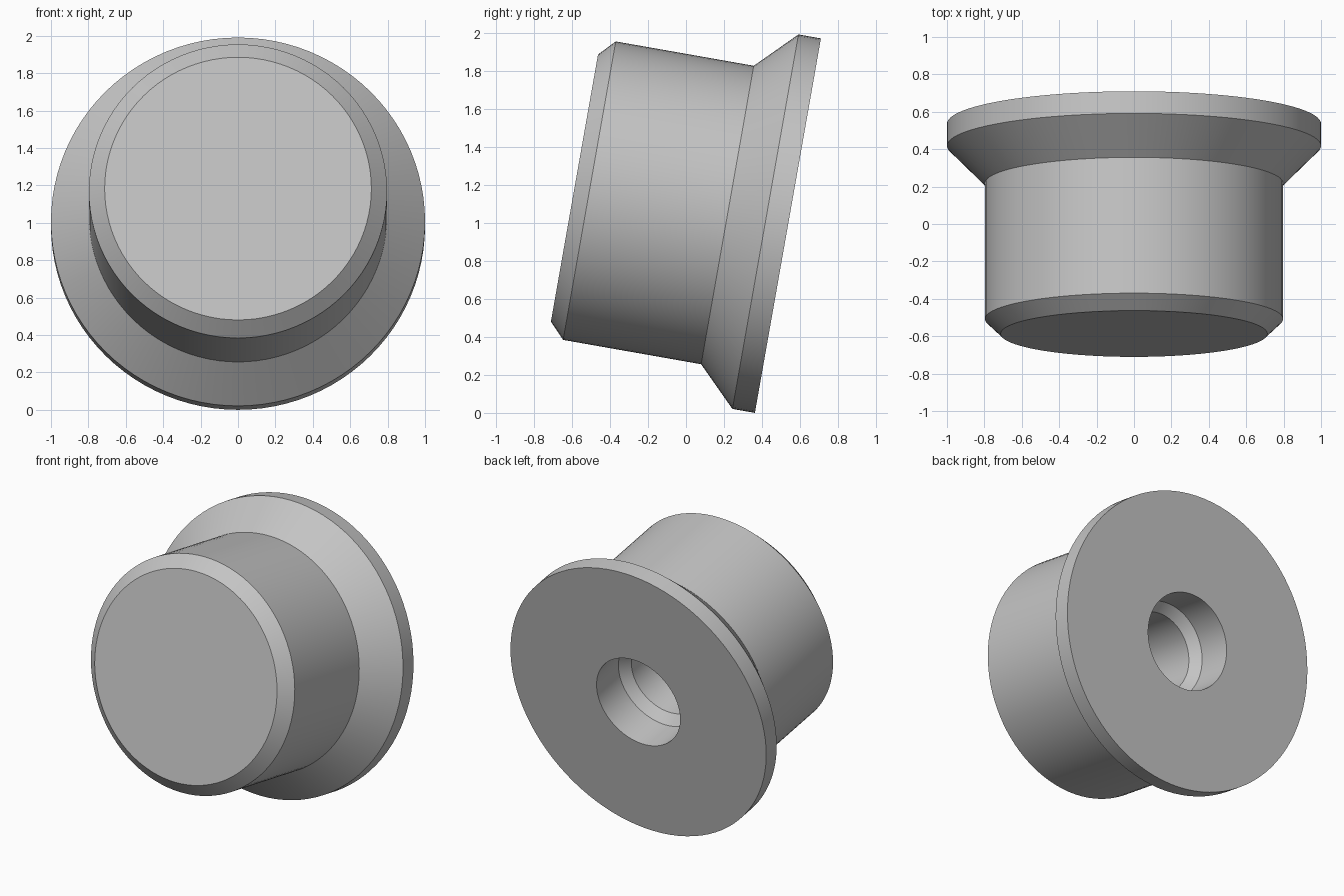
import bpy, bmesh, math
from mathutils import Matrix

cube = bpy.data.objects.get("Cube")
if cube:
    bpy.data.objects.remove(cube, do_unlink=True)

SEGMENTS = 96
TILT = math.radians(10)

# One neutral grey for the whole part
grey = bpy.data.materials.new("light_grey")
grey.use_nodes = True
colour = (0.55, 0.55, 0.55, 1)
grey.diffuse_color = colour
grey.node_tree.nodes["Principled BSDF"].inputs["Base Color"].default_value = colour

# Half section as (radius, distance from back face), from bore floor to front cap
profile = [
    (0, 0.85), (0.27, 0.85),        # narrow bore
    (0.27, 0.315), (0.327, 0.25),   # bore shoulder
    (0.327, 0), (1, 0),             # counterbore and back face
    (1, 0.12), (0.797, 0.323),      # rim and flange cone
    (0.797, 1.06), (0.713, 1.14),   # barrel and front chamfer
    (0, 1.14),                      # front cap
]

# Turn the section around its axis
bm = bmesh.new()
verts = [bm.verts.new((r, 0, t)) for r, t in profile]
edges = [bm.edges.new(pair) for pair in zip(verts, verts[1:])]
bmesh.ops.spin(bm, geom=verts + edges, cent=(0, 0, 0), axis=(0, 0, 1),
               angle=math.tau, steps=SEGMENTS, use_duplicate=False)
bmesh.ops.remove_doubles(bm, verts=bm.verts[:], dist=1e-4)

# Merge the flat end fans into single faces
centres = [v for v in bm.verts if v.co.xy.length < 1e-3]
bmesh.ops.dissolve_verts(bm, verts=centres)
bmesh.ops.recalc_face_normals(bm, faces=bm.faces[:])

# Point the cap to the front, tipped slightly upward
bm.transform(Matrix.Translation((0, 0.536, math.cos(TILT)))
             @ Matrix.Rotation(math.pi / 2 - TILT, 4, 'X'))

mesh = bpy.data.meshes.new("flanged_knob")
bm.to_mesh(mesh)
bm.free()
mesh.materials.append(grey)
knob = bpy.data.objects.new("flanged_knob", mesh)
bpy.context.collection.objects.link(knob)

bpy.ops.object.select_all(action='DESELECT')
knob.select_set(True)
bpy.context.view_layer.objects.active = knob
bpy.ops.object.shade_smooth_by_angle(angle=math.radians(30))
